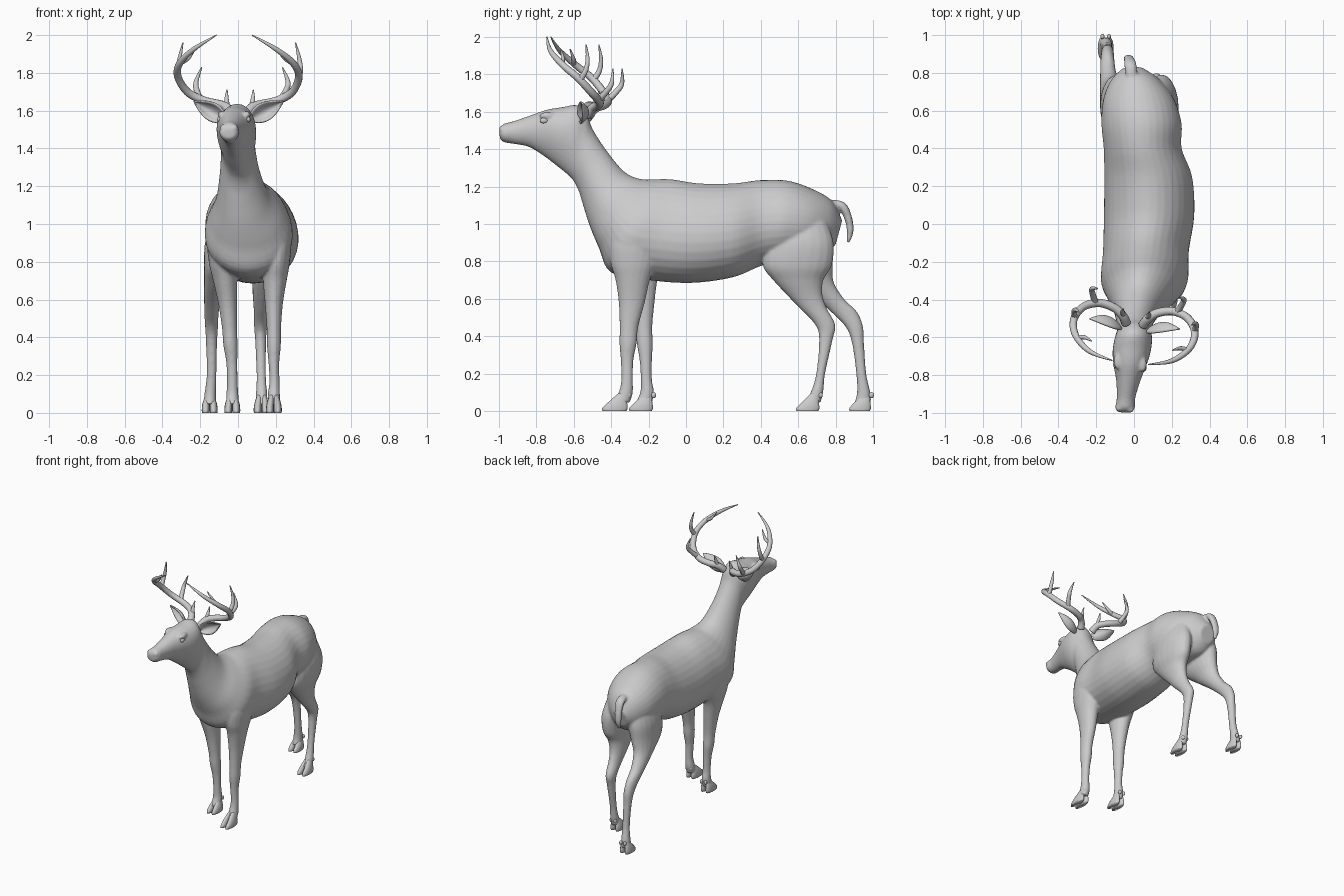
import bpy, bmesh, math
from mathutils import Vector, Matrix


def spline(keys, n):
    """Catmull-Rom interpolation through tuples of any length."""
    out, k = [], len(keys)
    for i in range(k - 1):
        p = [keys[max(0, min(k - 1, j))] for j in (i - 1, i, i + 1, i + 2)]
        for s in range(n):
            t = s / n
            out.append([0.5 * (2 * b + (c - a) * t + (2 * a - 5 * b + 4 * c - d) * t * t
                               + (3 * b - a - 3 * c + d) * t ** 3) for a, b, c, d in zip(*p)])
    return out + [list(keys[-1])]


def loft(bm, rings):
    """Skin a list of point rings and cap both ends."""
    vs = [[bm.verts.new(p) for p in r] for r in rings]
    n = len(vs[0])
    for a, b in zip(vs, vs[1:]):
        for i in range(n):
            bm.faces.new((a[i], a[(i + 1) % n], b[(i + 1) % n], b[i]))
    bm.faces.new(vs[0][::-1])
    bm.faces.new(vs[-1])


def ring(c, u, v, n, egg=0.0):
    pts = []
    for i in range(n):
        a = 2 * math.pi * i / n
        pts.append(c + u * math.cos(a) * (1 + egg * math.sin(a)) + v * math.sin(a))
    return pts


def column(bm, keys, n=20, steps=5):
    """Limb of horizontal ellipses: x, y, z, rx, ry."""
    loft(bm, [ring(Vector(k[:3]), Vector((k[3], 0, 0)), Vector((0, k[4], 0)), n)
              for k in spline(keys, steps)])


def tube(bm, keys, n=12, steps=6, widen=1.0):
    """Round tube along a path: x, y, z, radius."""
    ks = spline(keys, steps)
    pts = [Vector(k[:3]) for k in ks]
    rings, u = [], None
    for i, k in enumerate(ks):
        t = (pts[min(i + 1, len(pts) - 1)] - pts[max(i - 1, 0)]).normalized()
        u = t.orthogonal() if u is None else u
        if widen != 1.0:
            u = Vector((1, 0, 0))
        u = (u - t * u.dot(t)).normalized()
        rings.append(ring(pts[i], u * k[3] * widen, t.cross(u) * k[3], n))
    loft(bm, rings)


def ball(bm, c, r):
    bmesh.ops.create_uvsphere(bm, u_segments=20, v_segments=12, radius=1,
                              matrix=Matrix.Translation(c) @ Matrix.Diagonal((*r, 1)))


def finish(bm, name):
    bmesh.ops.recalc_face_normals(bm, faces=bm.faces[:])
    me = bpy.data.meshes.new(name)
    bm.to_mesh(me)
    bm.free()
    for p in me.polygons:
        p.use_smooth = True
    ob = bpy.data.objects.new(name, me)
    bpy.context.collection.objects.link(ob)
    return ob


# The head is turned slightly to the side
YAW = (Matrix.Translation((0.003, -0.53, 0)) @ Matrix.Rotation(math.radians(-6.5), 4, 'Z')
       @ Matrix.Translation((0, 0.53, 0)))

# Torso, neck and head: top y, z, bottom y, z, half width, centre x, egg
SPINE = [
    (-.998, 1.505, -.995, 1.455, .034, -.050, 0), (-.975, 1.535, -.972, 1.437, .052, -.047, 0),
    (-.92, 1.55, -.92, 1.428, .049, -.042, .05), (-.82, 1.585, -.84, 1.412, .064, -.03, .1),
    (-.74, 1.612, -.755, 1.36, .086, -.021, .2), (-.66, 1.625, -.69, 1.31, .099, -.012, .22),
    (-.58, 1.635, -.64, 1.27, .098, -.003, .15), (-.53, 1.585, -.605, 1.235, .090, 0, .05),
    (-.50, 1.51, -.575, 1.18, .094, .003, 0), (-.43, 1.40, -.55, 1.10, .108, .01, -.05),
    (-.33, 1.28, -.515, .99, .14, .025, -.1), (-.24, 1.24, -.465, .87, .19, .045, -.15),
    (-.15, 1.24, -.40, .74, .228, .055, -.15), (-.07, 1.238, -.2, .70, .226, .063, -.12),
    (.07, 1.217, .03, .685, .238, .08, -.12), (.25, 1.217, .25, .715, .232, .075, -.1),
    (.40, 1.235, .40, .775, .206, .046, -.08), (.54, 1.232, .52, .80, .212, .04, -.05),
    (.67, 1.19, .65, .81, .188, .025, 0), (.78, 1.125, .74, .83, .13, .008, 0),
    (.835, 1.02, .80, .89, .06, -.005, 0)]
bm = bmesh.new()
loft(bm, [ring(Vector((cx, (ty + by) / 2, (tz + bz) / 2)), Vector((hw, 0, 0)),
               Vector((0, (ty - by) / 2, (tz - bz) / 2)), 32, egg)
          for ty, tz, by, bz, hw, cx, egg in spline(SPINE, 5)])

# Front legs
column(bm, [(.19, -.25, 1.05, .05, .08), (.205, -.27, .92, .075, .13), (.2, -.28, .8, .075, .125),
            (.195, -.285, .7, .063, .092), (.19, -.29, .58, .048, .07), (.19, -.305, .45, .038, .05),
            (.19, -.31, .36, .037, .046), (.19, -.315, .27, .029, .034), (.193, -.315, .17, .027, .031),
            (.19, -.322, .1, .032, .038), (.19, -.345, .045, .034, .045)])
column(bm, [(-.06, -.22, 1.05, .05, .08), (-.085, -.24, .92, .075, .13), (-.08, -.24, .8, .075, .12),
            (-.068, -.24, .7, .064, .088), (-.055, -.23, .58, .05, .062), (-.045, -.225, .45, .04, .045),
            (-.04, -.22, .36, .038, .043), (-.033, -.215, .27, .03, .033), (-.03, -.212, .17, .028, .03),
            (-.03, -.208, .1, .032, .037), (-.03, -.225, .045, .034, .044)])
# Hind legs
column(bm, [(.13, .62, 1.02, .07, .13), (.145, .61, .9, .09, .18), (.148, .595, .78, .082, .185),
            (.14, .6, .7, .066, .135), (.13, .635, .62, .052, .095), (.125, .68, .55, .042, .073),
            (.12, .745, .46, .035, .054), (.12, .748, .38, .029, .036), (.123, .72, .2, .025, .024),
            (.125, .70, .1, .03, .034), (.125, .675, .045, .032, .045)])
column(bm, [(-.07, .64, 1.02, .07, .12), (-.085, .63, .9, .09, .16), (-.1, .63, .78, .08, .155),
            (-.12, .685, .69, .06, .105), (-.135, .77, .6, .045, .075), (-.14, .845, .53, .038, .07),
            (-.14, .9, .45, .034, .047), (-.14, .92, .36, .029, .032), (-.14, .937, .2, .026, .027),
            (-.147, .95, .1, .031, .036), (-.15, .945, .045, .033, .045)])
# Brow ridges, cheeks and nose pad
for s in (-1, 1):
    ball(bm, YAW @ Vector((s * .066, -.735, 1.578)), (.022, .045, .02))
    ball(bm, YAW @ Vector((s * .028, -.982, 1.508)), (.02, .018, .02))
# Tail
tube(bm, [(-.012, .77, 1.11, .02), (-.018, .835, 1.095, .024), (-.025, .868, 1.03, .021),
          (-.03, .878, .96, .018), (-.03, .866, .9, .008)], widen=1.4)
body = finish(bm, "body")
rm = body.modifiers.new("merge", 'REMESH')
rm.mode, rm.voxel_size, rm.use_smooth_shade = 'VOXEL', 0.008, True
sm = body.modifiers.new("soften", 'SMOOTH')
sm.factor, sm.iterations = 0.5, 5

# Cloven hooves and dewclaws: x, toe y, heel y
bm = bmesh.new()
for x, toe, heel in ((.19, -.45, -.31), (-.03, -.305, -.175), (.125, .588, .715), (-.15, .872, .99)):
    ln = heel - toe
    for s in (-1, 1):
        column(bm, [(x + s * .021, toe + ln * .48, 0, .020, ln * .47),
                    (x + s * .021, toe + ln * .5, .015, .021, ln * .5),
                    (x + s * .020, toe + ln * .58, .04, .020, ln * .4),
                    (x + s * .016, toe + ln * .68, .07, .016, ln * .26),
                    (x + s * .012, toe + ln * .75, .095, .01, ln * .12)], 14, 3)
        ball(bm, (x + s * .017, heel + .002, .085), (.011, .014, .016))
finish(bm, "hooves")

# Antlers: main beam and tines, mirrored
ANTLER = [
    [(.045, -.53, 1.58, .026), (.07, -.49, 1.62, .024), (.12, -.455, 1.635, .023),
     (.20, -.44, 1.655, .022), (.28, -.47, 1.70, .021), (.322, -.54, 1.78, .02),
     (.303, -.625, 1.85, .018), (.22, -.70, 1.925, .013), (.095, -.735, 2.0, .003)],
    [(.065, -.49, 1.62, .015), (.07, -.475, 1.66, .012), (.07, -.455, 1.71, .003)],
    [(.215, -.445, 1.66, .018), (.235, -.405, 1.70, .016), (.245, -.37, 1.75, .013),
     (.215, -.365, 1.83, .003)],
    [(.32, -.53, 1.77, .017), (.326, -.50, 1.82, .014), (.318, -.49, 1.88, .011), (.30, -.50, 1.96, .003)],
    [(.295, -.635, 1.855, .014), (.255, -.63, 1.88, .011), (.215, -.645, 1.935, .003)]]
bm = bmesh.new()
for s in (-1, 1):
    for path in ANTLER:
        tube(bm, [(s * x, y, z, r) for x, y, z, r in path])
bm.transform(YAW)
finish(bm, "antlers")

# Ears: cupped leaves opening forward, mirrored
bm = bmesh.new()
base, axis = Vector((.07, -.565, 1.555)), Vector((.17, .035, .095))
across = Vector((-.45, -.25, .85)).normalized()
for s in (-1, 1):
    grid = []
    for i in range(15):
        t = i / 14
        w = .012 * (1 - t) + .042 * math.sin(math.pi * t ** .8)
        row = []
        for j in range(11):
            q = j / 5 - 1
            p = base + axis * t + across * w * q + Vector((.1, .9, .1)) * w * (1 - q * q)
            row.append(bm.verts.new((s * p.x, p.y, p.z)))
        grid.append(row)
    for a, b in zip(grid, grid[1:]):
        for j in range(10):
            bm.faces.new((a[j], a[j + 1], b[j + 1], b[j]))
bmesh.ops.remove_doubles(bm, verts=bm.verts[:], dist=1e-5)
bm.transform(YAW)
ears = finish(bm, "ears")
sol = ears.modifiers.new("thickness", 'SOLIDIFY')
sol.thickness, sol.offset = 0.008, 0

# Eyes
bm = bmesh.new()
for s in (-1, 1):
    ball(bm, YAW @ Vector((s * .077, -.752, 1.553)), (.012, .022, .015))
finish(bm, "eyes")
